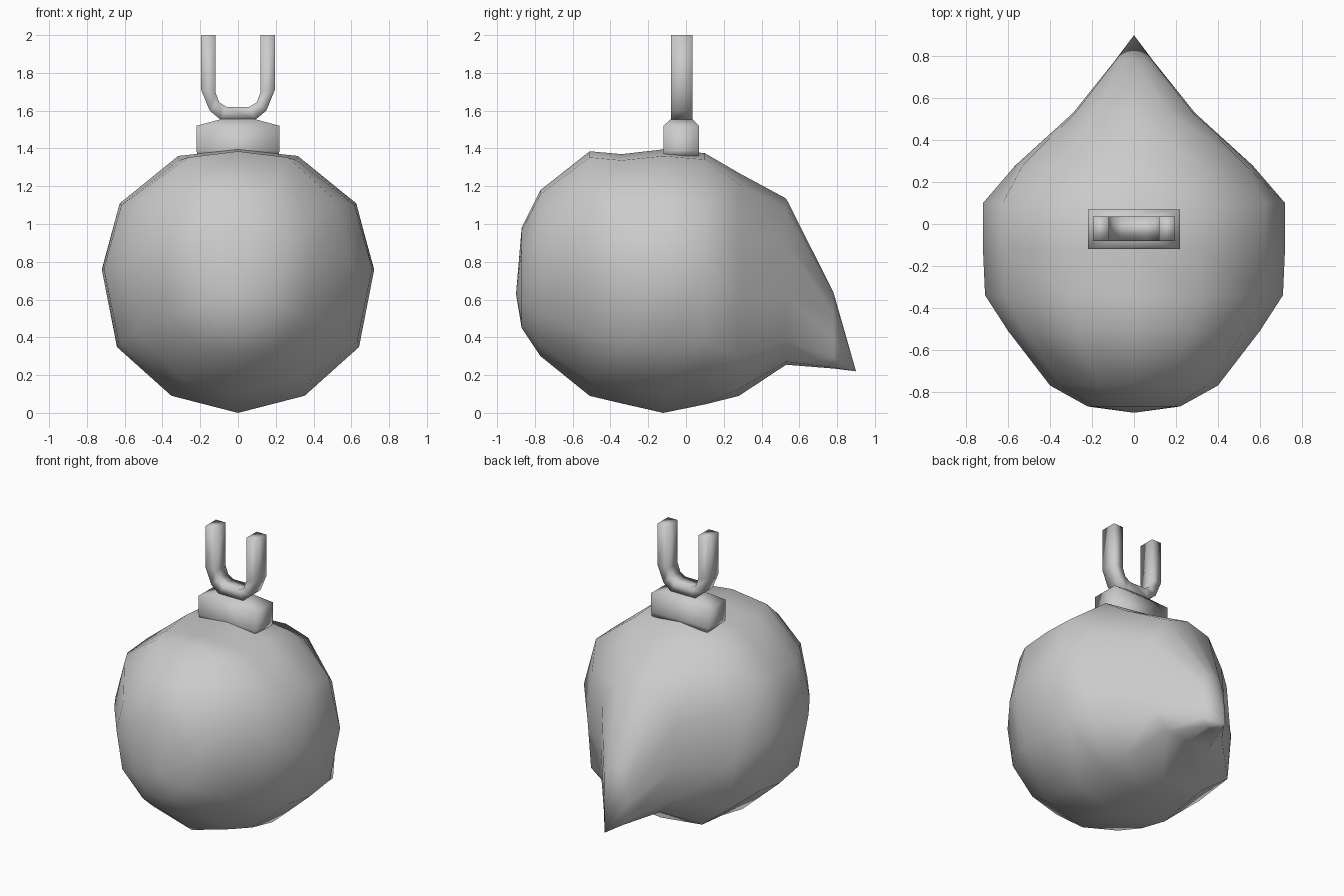
import bpy, bmesh, math
from mathutils import Vector

if "Cube" in bpy.data.objects:
    bpy.data.objects.remove(bpy.data.objects["Cube"])


def finish(name, bm, angle):
    bmesh.ops.recalc_face_normals(bm, faces=bm.faces)
    me = bpy.data.meshes.new(name)
    bm.to_mesh(me)
    bm.free()
    ob = bpy.data.objects.new(name, me)
    bpy.context.collection.objects.link(ob)
    bpy.ops.object.select_all(action='DESELECT')
    ob.select_set(True)
    bpy.context.view_layer.objects.active = ob
    bpy.ops.object.shade_smooth_by_angle(angle=math.radians(angle))
    return ob


def loft(name, rings, angle, start=None, end=None):
    """Skin equal-sized rings; ends close to a point or a flat cap."""
    bm = bmesh.new()
    rows = [[bm.verts.new(p) for p in r] for r in rings]
    n = len(rows[0])
    for a, b in zip(rows, rows[1:]):
        for i in range(n):
            j = (i + 1) % n
            bm.faces.new((a[i], a[j], b[j], b[i]))
    for row, tip in ((rows[0], start), (rows[-1], end)):
        if tip is None:
            bm.faces.new(row)
        else:
            v = bm.verts.new(tip)
            for i in range(n):
                bm.faces.new((row[i], row[(i + 1) % n], v))
    return finish(name, bm, angle)


# Half cross-sections from bottom to top: round body and slab-sided tail
ROUND = [(0, -1), (0.49, -0.87), (0.89, -0.5), (1, 0.08),
         (0.87, 0.59), (0.44, 0.95), (0, 1)]
TAIL = [(0, -1), (0.6, -0.97), (0.98, -0.72), (1, -0.2),
        (0.97, 0.45), (0.6, 0.88), (0, 1)]


def section(y, bottom, top, width, blend):
    """Twelve-sided ring between the round and the tail cross-section."""
    mid, half = (bottom + top) / 2, (top - bottom) / 2
    right = []
    for r, t in zip(ROUND, TAIL):
        p = Vector(r).lerp(Vector(t), blend)
        right.append((p.x * width, y, mid + p.y * half))
    left = [(-x, y, z) for x, y, z in reversed(right[1:-1])]
    return right + left


# Round body drawn out into a drooping pointed tail
body_sections = [
    (-0.87, 0.45, 0.98, 0.22, 0),
    (-0.77, 0.30, 1.18, 0.40, 0),
    (-0.51, 0.09, 1.385, 0.60, 0),
    (-0.34, 0.05, 1.37, 0.71, 0),
    (-0.12, 0.00, 1.395, 0.72, 0),
    (0.10, 0.045, 1.375, 0.72, 0),
    (0.28, 0.09, 1.27, 0.565, 0.7),
    (0.53, 0.255, 1.135, 0.29, 0.95),
    (0.78, 0.235, 0.64, 0.09, 1),
]
loft("body", [section(*s) for s in body_sections], 75,
     start=(0, -0.90, 0.63), end=(0, 0.90, 0.22))


def rectangle(z, x, y0, y1):
    return [(-x, y0, z), (x, y0, z), (x, y1, z), (-x, y1, z)]


# Block neck with a shallow tapered top
loft("neck", [rectangle(1.36, 0.215, -0.12, 0.07),
              rectangle(1.39, 0.22, -0.12, 0.07),
              rectangle(1.52, 0.22, -0.12, 0.07),
              rectangle(1.555, 0.09, -0.08, 0.035)], 100)

# U-shaped fork swept with a rectangular section
inner = [(0.12, 2.0), (0.12, 1.70), (0.10, 1.645), (0.06, 1.62)]
outer = [(0.195, 2.0), (0.195, 1.71), (0.15, 1.60), (0.09, 1.55)]
pairs = list(zip(inner, outer))
pairs += [((-a[0], a[1]), (-b[0], b[1])) for a, b in reversed(pairs)]
fork_rings = []
for a, b in pairs:
    fork_rings.append([Vector((p[0], y, p[1])) for p, y in
                       ((a, -0.08), (a, 0.035), (b, 0.035), (b, -0.08))])
loft("fork", fork_rings, 100)
